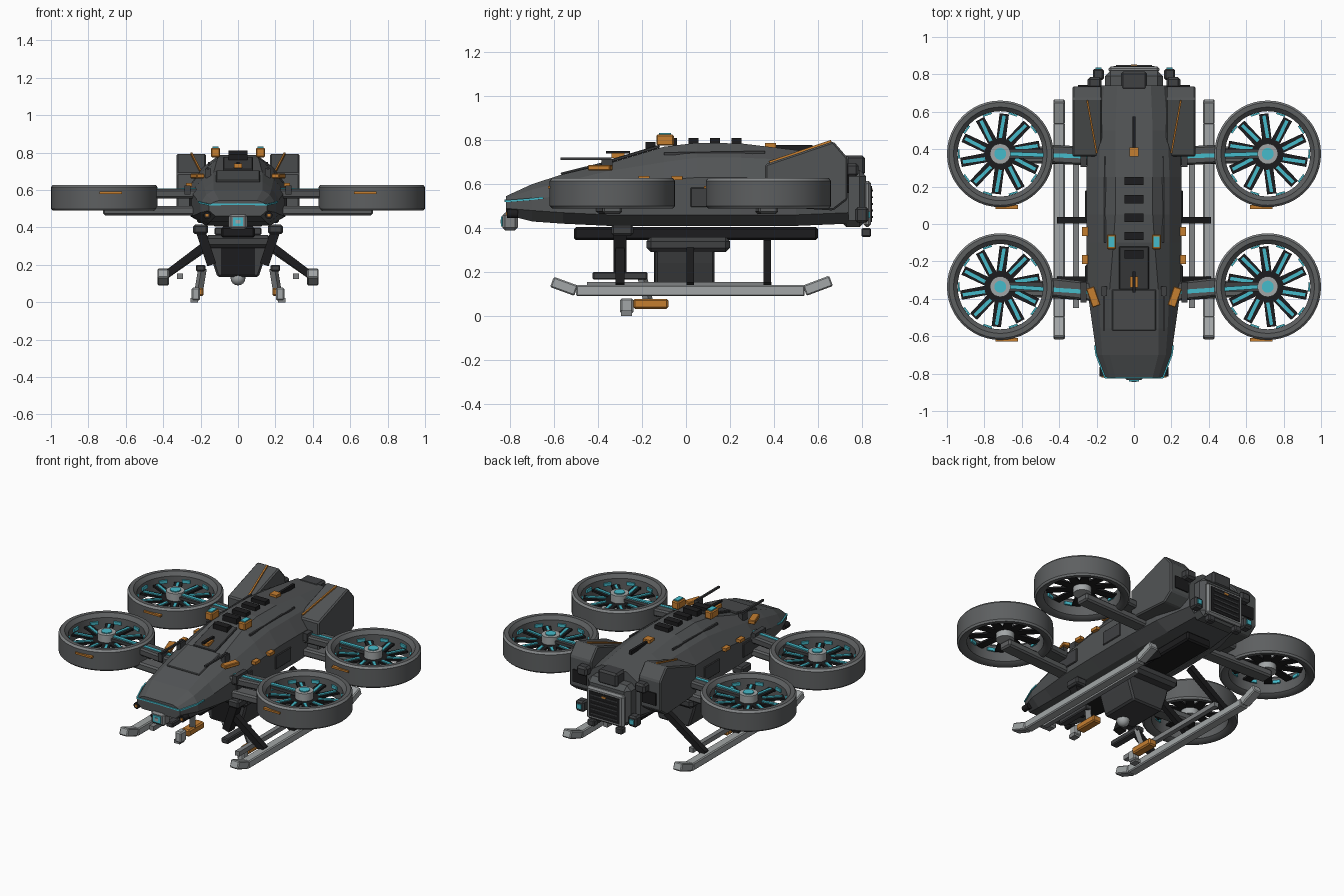
import bpy, bmesh, math
from mathutils import Vector, Matrix

if "Cube" in bpy.data.objects:
    bpy.data.objects.remove(bpy.data.objects["Cube"])


def mat(name, r, g, b):
    m = bpy.data.materials.new(name)
    m.diffuse_color = (r, g, b, 1)
    m.use_nodes = True
    m.node_tree.nodes["Principled BSDF"].inputs["Base Color"].default_value = m.diffuse_color
    return m


HULL = mat("dark hull grey", .085, .09, .093)
DUCT = mat("duct grey", .11, .115, .118)
DARK = mat("charcoal", .05, .052, .055)
BLACK = mat("black", .012, .012, .013)
MID = mat("mid grey", .22, .23, .235)
LIGHT = mat("light grey", .36, .38, .385)
ORANGE = mat("orange", .56, .21, .03)
CYAN = mat("cyan", .06, .5, .6)


def finish(name, bm, m, mirror=False, bevel=0, smooth=False):
    bmesh.ops.recalc_face_normals(bm, faces=bm.faces)
    me = bpy.data.meshes.new(name)
    bm.to_mesh(me)
    bm.free()
    me.materials.append(m)
    ob = bpy.data.objects.new(name, me)
    bpy.context.collection.objects.link(ob)
    if bevel:
        b = ob.modifiers.new("bevel", 'BEVEL')
        b.width, b.segments = bevel, 1
    if mirror:
        ob.modifiers.new("mirror", 'MIRROR')
    if smooth:
        bpy.context.view_layer.objects.active = ob
        ob.select_set(True)
        bpy.ops.object.shade_smooth_by_angle(angle=math.radians(35))
        ob.select_set(False)
    return ob


def box(name, c, s, m, mirror=False, bevel=0, rot=None):
    bm = bmesh.new()
    M = Matrix.Translation(c) @ (rot or Matrix()) @ Matrix.Diagonal((*s, 1))
    bmesh.ops.create_cube(bm, size=1, matrix=M)
    return finish(name, bm, m, mirror, bevel)


def bar(name, p, q, w, h, m, mirror=False, bevel=0):
    """Box running from p to q, w wide and h high."""
    p, q = Vector(p), Vector(q)
    d = q - p
    rot = d.to_track_quat('Y', 'Z').to_matrix().to_4x4()
    return box(name, (p + q) / 2, (w, d.length, h), m, mirror, bevel, rot)


def cyl(name, c, r, h, m, mirror=False, axis='Z', n=24, r2=None):
    bm = bmesh.new()
    R = Matrix.Rotation(math.pi / 2, 4, 'X') if axis == 'Y' else Matrix()
    bmesh.ops.create_cone(bm, cap_ends=True, segments=n, radius1=r, radius2=r if r2 is None else r2,
                          depth=h, matrix=Matrix.Translation(c) @ R)
    return finish(name, bm, m, mirror, smooth=True)


def loft(name, rings, m, mirror=False, bevel=0):
    bm = bmesh.new()
    vs = [[bm.verts.new(p) for p in r] for r in rings]
    n = len(vs[0])
    for a, b in zip(vs, vs[1:]):
        for i in range(n):
            bm.faces.new((a[i], a[(i + 1) % n], b[(i + 1) % n], b[i]))
    bm.faces.new(vs[0])
    bm.faces.new(vs[-1])
    return finish(name, bm, m, mirror, bevel)


# Fuselage: y, then half widths and heights of roof, shoulder, side and belly
stations = [
    (-.82, .10, .545, .13, .535, .155, .52, .49, .12, .46),
    (-.70, .13, .60, .17, .575, .20, .53, .48, .15, .43),
    (-.56, .13, .645, .18, .61, .22, .55, .47, .16, .42),
    (-.35, .13, .695, .19, .66, .25, .59, .46, .17, .41),
    (-.10, .11, .77, .19, .70, .255, .62, .46, .17, .41),
    (.05, .10, .788, .19, .72, .255, .63, .46, .17, .41),
    (.25, .10, .785, .19, .72, .255, .63, .46, .17, .41),
    (.50, .10, .755, .18, .71, .245, .62, .46, .16, .41),
    (.74, .09, .725, .16, .68, .19, .62, .47, .14, .42)]
rings = []
for y, wt, zt, ws, zs, w, zu, zl, wb, zb in stations:
    half = [(wt, zt), (ws, zs), (w, zu), (w, zl), (wb, zb)]
    rings.append([(x, y, z) for x, z in half] + [(-x, y, z) for x, z in reversed(half)])
loft("fuselage", rings, HULL)

# Nose: chin sensor, glowing brow line, canopy panel
box("chin_sensor", (0, -.80, .43), (.10, .07, .08), MID, bevel=.012)
box("chin_lens", (0, -.838, .43), (.055, .008, .045), CYAN)
box("chin_lens_core", (0, -.842, .43), (.025, .006, .02), LIGHT)
brow = [(0, -.822, .525), (.155, -.822, .522), (.202, -.70, .532), (.209, -.65, .538)]
for a, b in zip(brow, brow[1:]):
    bar("brow_light", a, b, .008, .009, CYAN, True)
cyl("nose_lamp", (.165, -.79, .465), .02, .05, BLACK, True, 'Y', 12)
box("nose_lamp_dot", (.165, -.817, .465), (.015, .006, .015), ORANGE, True)
bar("canopy_panel", (0, -.57, .646), (0, -.35, .70), .235, .012, HULL, bevel=.004)
bar("canopy_spine", (0, -.35, .703), (0, -.12, .772), .16, .015, DARK, bevel=.004)

# Roof details
for i in range(5):
    box("roof_vent", (0, .23 - i * .098, .793 if i < 4 else .775), (.10, .045, .035), BLACK)
box("roof_beacon", (.12, -.095, .80), (.05, .08, .05), ORANGE, True, .006)
box("roof_beacon_glass", (.12, -.095, .828), (.032, .055, .008), CYAN, True)
box("rear_antenna", (0, .49, .765), (.016, .17, .025), BLACK)
box("rear_marker", (0, .385, .775), (.05, .05, .025), ORANGE)
box("front_antenna", (0, -.31, .745), (.016, .11, .012), BLACK)
box("front_marker", (0, -.31, .73), (.045, .06, .022), ORANGE)
bar("probe", (.16, -.57, .715), (.16, -.34, .715), .012, .012, DARK, True)
box("probe_base", (.16, -.36, .69), (.03, .05, .05), DARK, True)
bar("shoulder_marker", (.20, -.44, .675), (.235, -.34, .675), .045, .025, ORANGE, True, .004)
bar("roof_seam", (.155, -.10, .738), (.155, .36, .745), .01, .012, DARK, True)
for y in (-.19, -.04, .41):
    box("side_marker", (.262, y, .628), (.03, .05, .02), ORANGE, True)
for y in (-.30, .10):
    box("side_panel", (.255, y, .54), (.012, .16, .09), DARK, True, .004)

# Rear engine housings with raked tops
prof = [(.36, .69), (.67, .795), (.735, .72), (.735, .53), (.67, .48), (.36, .50)]
loft("engine_housing", [[(x, y, z) for y, z in prof] for x in (.17, .33)], HULL, True, .008)
bar("engine_stripe", (.20, .38, .70), (.25, .66, .796), .01, .01, ORANGE, True)
box("engine_cap", (.21, .755, .665), (.075, .06, .06), DARK, True, .012)
box("engine_vent", (.25, .738, .60), (.10, .008, .08), BLACK, True)

# Tail block and exhaust grille
box("tail_block", (0, .76, .535), (.31, .12, .26), HULL, bevel=.03)
box("tail_top", (0, .765, .685), (.14, .10, .09), DARK, bevel=.012)
box("grille_frame", (0, .825, .51), (.27, .035, .21), MID, bevel=.012)
box("grille_panel", (0, .843, .51), (.22, .006, .165), BLACK)
for i in range(5):
    box("grille_slat", (0, .848, .45 + i * .03), (.19, .004, .008), DARK)
box("grille_light", (0, .85, .575), (.03, .003, .012), ORANGE)
box("tail_pod", (.19, .80, .46), (.06, .06, .07), DARK, True, .01)
box("tail_pod_light", (.19, .833, .46), (.03, .008, .03), CYAN, True)
box("tail_foot", (.10, .82, .38), (.05, .045, .04), DARK, True, .006)

# Four ducted rotors on arms
DUCT_PROFILE = [(.228, .505), (.25, .49), (.275, .49), (.285, .50), (.285, .615),
                (.275, .628), (.25, .628), (.228, .605)]
N = 48
for side, cy, hy in (("rear", .375, .36), ("front", -.335, -.365)):
    cx = .715
    bm = bmesh.new()
    loops = [[bm.verts.new((cx + r * math.cos(t), cy + r * math.sin(t), z)) for r, z in DUCT_PROFILE]
             for t in (2 * math.pi * i / N for i in range(N))]
    for i in range(N):
        a, b = loops[i], loops[(i + 1) % N]
        for j in range(8):
            k = (j + 1) % 8
            f = bm.faces.new((a[j], a[k], b[k], b[j]))
            f.material_index = 1 if j in (2, 4) else 0
    duct = finish(side + "_duct", bm, DUCT, True, smooth=True)
    duct.data.materials.append(MID)
    # blades with glowing strips, and rim lights
    for i in range(10):
        t = 2 * math.pi * (i + .5) / 10

        def at(r, z, off=0):
            return (cx + r * math.cos(t + off), cy + r * math.sin(t + off), z)
        bar(side + "_blade", at(.04, .565), at(.215, .565, .1), .05, .012, BLACK, True)
        bar(side + "_blade_light", at(.085, .574), at(.205, .574, .1), .018, .008, CYAN, True)
        bar(side + "_rim_light", at(.223, .575, .2), at(.223, .575, .42), .01, .02, CYAN, True)
    cyl(side + "_hub", (cx, cy, .57), .055, .10, LIGHT, True)
    cyl(side + "_hub_light", (cx, cy, .622), .032, .008, CYAN, True)
    # lower arm, upper arm and its light strip
    bar(side + "_lower_arm", (.22, hy, .49), (.72, cy, .49), .09, .05, DUCT, True, .01)
    bar(side + "_upper_arm", (.20, hy, .58), (.46, cy, .58), .10, .05, HULL, True, .01)
    bar(side + "_spoke", (.44, cy, .588), (.68, cy, .588), .05, .018, DARK, True)
    bar(side + "_arm_light", (.22, hy, .606), (.67, cy, .604), .022, .008, CYAN, True)
    bar(side + "_arm_clamp", (.27, hy - .055, .60), (.27, hy + .055, .60), .03, .05, DARK, True)
    box(side + "_duct_marker", (.68, cy - .284, .585), (.12, .02, .012), ORANGE, True)

# Belly rail and ventral pod
box("belly_rail", (0, .045, .375), (.18, 1.11, .06), BLACK, bevel=.01)
box("belly_collar", (0, .01, .325), (.36, .38, .07), DARK, bevel=.02)
loft("belly_pod", [[(sx * w, y, z) for sx, y in ((1, -.14), (1, .13), (-1, .13), (-1, -.14))]
                   for w, z in ((.17, .34), (.145, .24), (.11, .135))], DARK, bevel=.01)
box("belly_pod_front", (0, -.142, .22), (.18, .008, .15), BLACK)
bm = bmesh.new()
bmesh.ops.create_uvsphere(bm, u_segments=16, v_segments=8, radius=.04,
                          matrix=Matrix.Translation((0, -.10, .13)))
finish("belly_camera", bm, LIGHT, smooth=True)

# Landing skids and struts
skid = [(-.61, .155), (-.50, .115), (.54, .115), (.66, .16)]
for (ya, za), (yb, zb) in zip(skid, skid[1:]):
    bar("skid", (.40, ya, za), (.40, yb, zb), .06, .05, LIGHT, True, .006)
for y in (.02, .37):
    bar("skid_strut", (.12, y, .33), (.40, y, .135), .035, .04, BLACK, True)
bar("front_skid_strut", (.17, -.30, .31), (.40, -.30, .135), .04, .04, BLACK, True)
bar("front_piston", (.20, -.30, .38), (.14, -.30, .20), .06, .05, BLACK, True)
box("front_strut_mount", (.20, -.29, .39), (.08, .10, .05), DARK, True, .01)
box("inner_rail", (.31, -.03, .14), (.03, .84, .03), MID, True)

# Slung guns
box("gun_mount", (.20, -.30, .183), (.05, .25, .035), DARK, True, .006)
bar("gun_hanger", (.19, -.20, .18), (.21, -.17, .06), .035, .03, MID, True)
box("gun_body", (.215, -.16, .055), (.06, .16, .045), ORANGE, True, .008)
box("gun_muzzle", (.225, -.27, .045), (.045, .06, .07), LIGHT, True, .008)
box("gun_foot", (.235, -.27, .012), (.04, .05, .024), MID, True)
